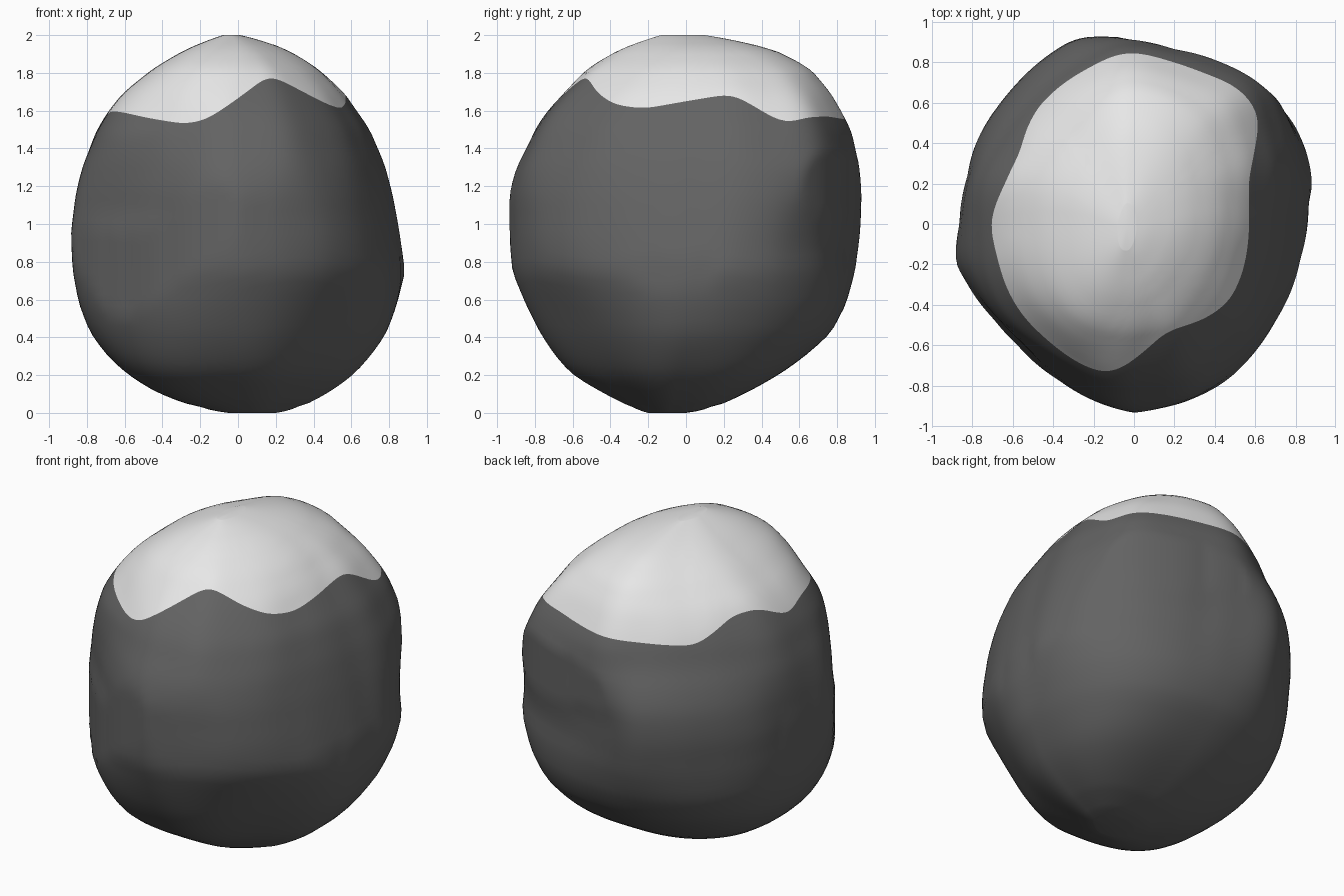
import bpy, bmesh, math

if "Cube" in bpy.data.objects:
    bpy.data.objects.remove(bpy.data.objects["Cube"])

# Silhouette extents per height: z, x min, x max, y min, y max
LEVELS = [
    (0.00, -0.05, 0.20, -0.20, 0.00), (0.02, -0.19, 0.31, -0.27, 0.13),
    (0.10, -0.42, 0.47, -0.43, 0.31), (0.20, -0.58, 0.61, -0.60, 0.49),
    (0.30, -0.69, 0.70, -0.69, 0.63), (0.42, -0.78, 0.785, -0.77, 0.765),
    (0.57, -0.84, 0.84, -0.845, 0.845), (0.75, -0.875, 0.885, -0.92, 0.895),
    (0.95, -0.885, 0.855, -0.935, 0.92), (1.15, -0.86, 0.82, -0.935, 0.93),
    (1.30, -0.825, 0.78, -0.90, 0.92), (1.50, -0.74, 0.70, -0.825, 0.86),
    (1.60, -0.68, 0.63, -0.755, 0.81), (1.70, -0.60, 0.56, -0.66, 0.755),
    (1.83, -0.44, 0.42, -0.52, 0.65), (1.94, -0.25, 0.23, -0.32, 0.43),
    (1.98, -0.14, 0.10, -0.20, 0.22), (2.00, -0.08, 0.01, -0.13, 0.10)]

# Widest outline seen from above
WAIST = [
    (0.88, 0.22), (0.85, 0.38), (0.80, 0.50), (0.70, 0.62), (0.58, 0.72),
    (0.42, 0.80), (0.20, 0.86), (-0.03, 0.91), (-0.20, 0.935), (-0.27, 0.93),
    (-0.42, 0.84), (-0.61, 0.66), (-0.78, 0.40), (-0.82, 0.24), (-0.86, 0.0),
    (-0.88, -0.19), (-0.83, -0.28), (-0.69, -0.47), (-0.58, -0.59),
    (-0.37, -0.77), (-0.15, -0.89), (0.0, -0.93), (0.12, -0.91),
    (0.32, -0.85), (0.47, -0.77), (0.63, -0.60), (0.72, -0.44),
    (0.82, -0.17), (0.86, 0.10)]

# Wavy lower edge of the snow
SNOW_EDGE = [
    (0.57, 0.0, 1.65), (0.56, 0.12, 1.67), (0.57, 0.25, 1.69),
    (0.60, 0.42, 1.59), (0.62, 0.52, 1.52), (0.58, 0.63, 1.565),
    (0.35, 0.74, 1.57), (0.18, 0.80, 1.56), (-0.05, 0.85, 1.55),
    (-0.22, 0.77, 1.54), (-0.38, 0.67, 1.525), (-0.47, 0.58, 1.515),
    (-0.56, 0.35, 1.64), (-0.64, 0.20, 1.65), (-0.71, 0.0, 1.55),
    (-0.69, -0.10, 1.58), (-0.67, -0.20, 1.60), (-0.60, -0.38, 1.59),
    (-0.44, -0.56, 1.555), (-0.28, -0.68, 1.53), (-0.17, -0.73, 1.55),
    (-0.08, -0.725, 1.61), (0.03, -0.64, 1.69), (0.12, -0.56, 1.76),
    (0.18, -0.53, 1.78), (0.25, -0.50, 1.75), (0.36, -0.46, 1.69),
    (0.48, -0.37, 1.63), (0.54, -0.22, 1.61)]

SEGMENTS, ROCK_RINGS, SNOW_RINGS = 180, 44, 22
TAU = 2 * math.pi


def box_raw(z):
    for a, b in zip(LEVELS, LEVELS[1:]):
        if z <= b[0] or b is LEVELS[-1]:
            f = min((z - a[0]) / (b[0] - a[0]), 1)
            return [p + (q - p) * f for p, q in zip(a[1:], b[1:])]


def box_at(z):
    """Centre and half size of the rock at height z, slightly smoothed."""
    d = max(min(0.03, z, 2 - z), 0)
    rows = [box_raw(z - d), box_raw(z), box_raw(z + d)]
    x0, x1, y0, y1 = (sum(c) / 3 for c in zip(*rows))
    return (x0 + x1) / 2, (y0 + y1) / 2, (x1 - x0) / 2, (y1 - y0) / 2


def ring_table(points, passes):
    """Values per segment from (x, y, value) points, softened by averaging."""
    s = sorted((math.atan2(y, x) % TAU, v) for x, y, v in points)
    s = [(s[-1][0] - TAU, s[-1][1])] + s + [(s[0][0] + TAU, s[0][1])]
    out = []
    for j in range(SEGMENTS):
        t = TAU * j / SEGMENTS
        for (a, p), (b, q) in zip(s, s[1:]):
            if a <= t <= b:
                out.append(p + (q - p) * (t - a) / max(b - a, 1e-9))
                break
    for _ in range(passes):
        out = [(out[j - 1] + out[j] + out[(j + 1) % SEGMENTS]) / 3 for j in range(SEGMENTS)]
    return out


def smooth(a, b, v):
    t = min(max((v - a) / (b - a), 0), 1)
    return t * t * (3 - 2 * t)


waist = ring_table([(x / 0.88, y / 0.933, math.hypot(x / 0.88, y / 0.933)) for x, y in WAIST], 4)
limit = ring_table([(x, y, 1.005 * math.hypot(x, y)) for x, y in WAIST], 0)
edge_r, edge_z = [], []
for x, y, z in SNOW_EDGE:
    cx, cy, hx, hy = box_at(z)
    u, v = (x - cx) / hx, (y - cy) / hy
    edge_r.append((u, v, math.hypot(u, v)))
    edge_z.append((u, v, z))
shoulder, snow_line = ring_table(edge_r, 10), ring_table(edge_z, 5)

# Fullness of the four diagonals (+x+y, -x+y, -x-y, +x-y), from foot to crown
FOOT = (0.14, 0.0, 0.12, -0.12)
BASE = (0.06, 0.0, 0.04, -0.10)
CHEST = (0.04, 0.0, -0.04, 0.0)
CROWN = (0.05, -0.12, 0.11, -0.05)


def unit_point(j, z):
    t = TAU * j / SEGMENTS
    q = j * 4 // SEGMENTS
    bulge = math.sin(2 * t) ** 2
    r = 1 + bulge * (FOOT[q] + (BASE[q] - FOOT[q]) * smooth(0.08, 0.45, z))
    r += (waist[j] - r) * smooth(0.35, 0.95, z)
    r += (shoulder[j] - r) * smooth(1.0, 1.5, z)
    r += bulge * CHEST[q] * smooth(0.85, 1.15, z) * (1 - smooth(1.25, 1.5, z))
    r += (1 + CROWN[q] * bulge - r) * smooth(snow_line[j], 1.95, z)
    return r * math.cos(t), r * math.sin(t)


fits = {}


def fit(z):
    """Extents of the unit outline, so each ring can fill its box exactly."""
    key = round(z, 2)
    if key not in fits:
        us, vs = zip(*(unit_point(j, key) for j in range(0, SEGMENTS, 2)))
        fits[key] = min(us), max(us), min(vs), max(vs)
    return fits[key]


def surface(j, z):
    u, v = unit_point(j, z)
    u0, u1, v0, v1 = fit(z)
    w = 1 - smooth(1.2, 1.5, z)
    u += ((2 * u - u0 - u1) / (u1 - u0) - u) * w
    v += ((2 * v - v0 - v1) / (v1 - v0) - v) * w
    cx, cy, hx, hy = box_at(z)
    x, y = cx + hx * u, cy + hy * v
    # keep inside the outline seen from above
    p = (math.atan2(y, x) % TAU) / TAU * SEGMENTS
    k = int(p) % SEGMENTS
    lim = limit[k] + (limit[(k + 1) % SEGMENTS] - limit[k]) * (p - int(p))
    f = min(1, lim / max(math.hypot(x, y), 1e-6))
    return x * f, y * f, z


# Rock body and snow cap, lofted as one skin that meets along the snow line
bm = bmesh.new()
rings = []
for i in range(ROCK_RINGS + SNOW_RINGS + 1):
    ring = []
    for j in range(SEGMENTS):
        line = snow_line[j]
        if i <= ROCK_RINGS:
            z = line * (1 - math.cos(math.pi * i / ROCK_RINGS)) / 2
        else:
            z = line + (2 - line) * math.sin(math.pi / 2 * (i - ROCK_RINGS) / SNOW_RINGS)
        ring.append(bm.verts.new(surface(j, z)))
    rings.append(ring)
bottom = bm.verts.new((0.075, -0.1, 0))
top = bm.verts.new((-0.035, -0.015, 2))
for j in range(SEGMENTS):
    k = (j + 1) % SEGMENTS
    bm.faces.new((bottom, rings[0][k], rings[0][j]))
    bm.faces.new((top, rings[-1][j], rings[-1][k])).material_index = 1
    for i in range(len(rings) - 1):
        f = bm.faces.new((rings[i][j], rings[i][k], rings[i + 1][k], rings[i + 1][j]))
        f.material_index = int(i >= ROCK_RINGS)
for f in bm.faces:
    f.smooth = True

mesh = bpy.data.meshes.new("snow_capped_rock")
bm.to_mesh(mesh)
bm.free()
for name, value in (("dark grey rock", 0.125), ("white snow", 0.8)):
    mat = bpy.data.materials.new(name)
    mat.diffuse_color = (value, value, value, 1)
    mat.use_nodes = True
    mat.node_tree.nodes["Principled BSDF"].inputs["Base Color"].default_value = mat.diffuse_color
    mesh.materials.append(mat)
rock = bpy.data.objects.new("snow_capped_rock", mesh)
bpy.context.collection.objects.link(rock)
